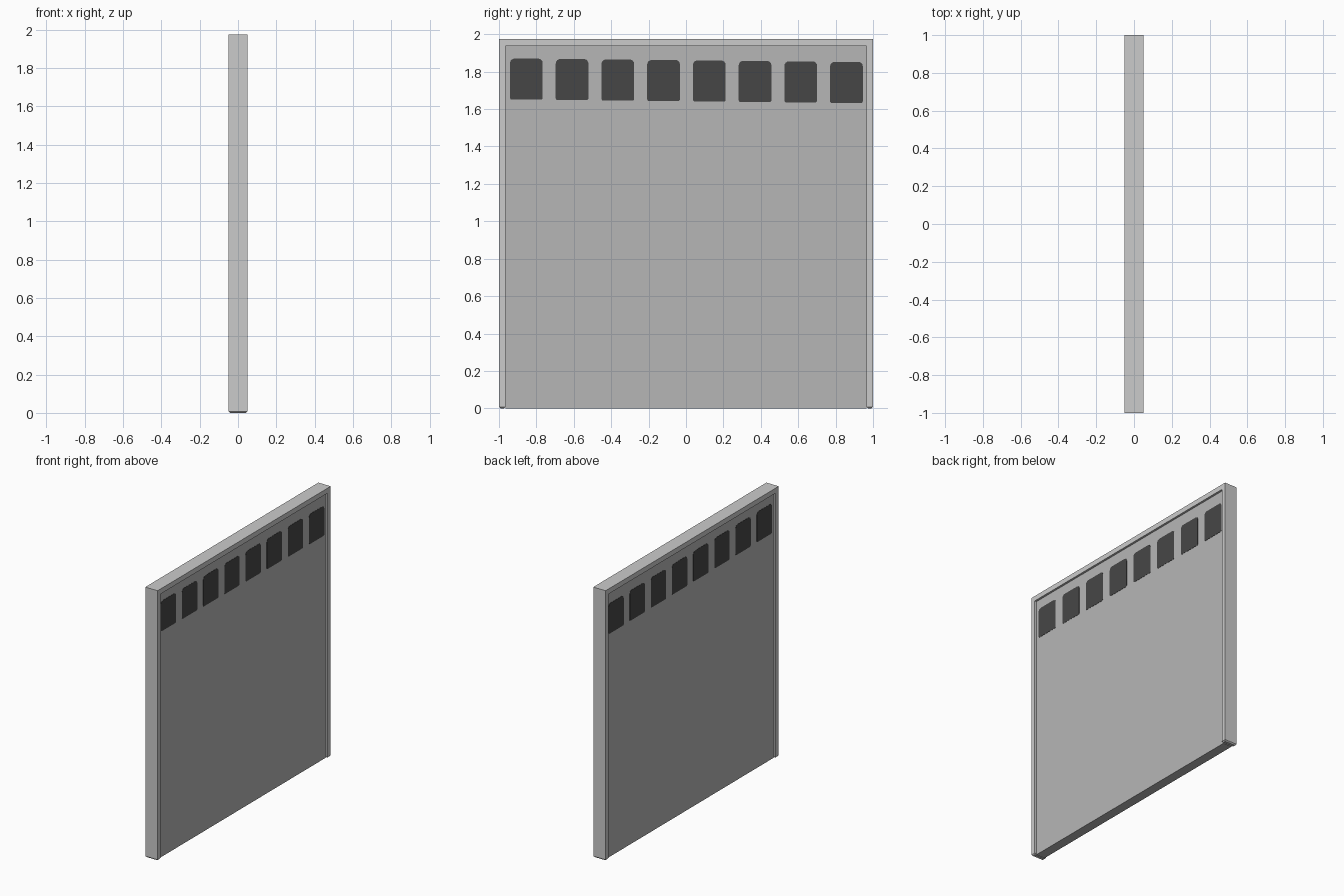
import bpy, bmesh, math

if "Cube" in bpy.data.objects:
    bpy.data.objects.remove(bpy.data.objects["Cube"])


def material(name, value):
    m = bpy.data.materials.new(name)
    m.diffuse_color = (value, value, value, 1)
    m.use_nodes = True
    m.node_tree.nodes["Principled BSDF"].inputs["Base Color"].default_value = m.diffuse_color
    return m


frame_grey = material("light grey frame", 0.60)
panel_grey = material("mid grey panel", 0.47)
glass_dark = material("dark window", 0.062)


def extrude_outline(name, outlines, x0, x1, mat, bevel_bottom=0.0):
    """Extrude (y, z) outlines along x into one object."""
    bm = bmesh.new()
    for pts in outlines:
        face = bm.faces.new([bm.verts.new((x0, y, z)) for y, z in pts])
        ext = bmesh.ops.extrude_face_region(bm, geom=[face], use_keep_orig=True)
        for v in ext["geom"]:
            if isinstance(v, bmesh.types.BMVert):
                v.co.x = x1
    bmesh.ops.recalc_face_normals(bm, faces=bm.faces)
    if bevel_bottom:
        edges = [e for e in bm.edges if all(v.co.z < 1e-5 for v in e.verts)]
        bmesh.ops.bevel(bm, geom=edges, offset=bevel_bottom, segments=1,
                        profile=0.5, affect='EDGES')
    mesh = bpy.data.meshes.new(name)
    bm.to_mesh(mesh)
    bm.free()
    mesh.materials.append(mat)
    ob = bpy.data.objects.new(name, mesh)
    bpy.context.collection.objects.link(ob)
    return ob


def rounded_rect(y0, y1, z0, z1, r_low, r_top):
    pts = []
    corners = [(y0, z0, 1, 1, r_low, 180), (y1, z0, -1, 1, r_low, 270),
               (y1, z1, -1, -1, r_top, 0), (y0, z1, 1, -1, r_top, 90)]
    for y, z, sy, sz, r, start in corners:
        for i in range(5):
            a = math.radians(start + 22.5 * i)
            pts.append((y + sy * r + r * math.cos(a), z + sz * r + r * math.sin(a)))
    return pts


# Surrounding frame: two posts and a lintel, feet slightly chamfered
H, W, IN = 1.975, 1.0, 0.965
TOP = 1.938
frame = [(-W, 0), (-IN, 0), (-IN, TOP), (IN, TOP), (IN, 0), (W, 0), (W, H), (-W, H)]
extrude_outline("door_frame", [frame], -0.05, 0.05, frame_grey, 0.008)

# Recessed door panel
P = 0.035
panel = [(-IN, 0), (IN, 0), (IN, TOP), (-IN, TOP)]
extrude_outline("door_panel", [panel], -P, P, panel_grey)

# Row of eight windows, drooping slightly towards +y, on both faces
windows = []
for i in range(8):
    y = -0.941 + 0.2445 * i
    drop = 0.0025 * i
    windows.append(rounded_rect(y, y + 0.175, 1.65 - drop, 1.87 - drop, 0.010, 0.024))
for label, s in (("right", 1), ("left", -1)):
    extrude_outline("windows_" + label, windows, s * (P - 0.001), s * (P + 0.0015), glass_dark)
